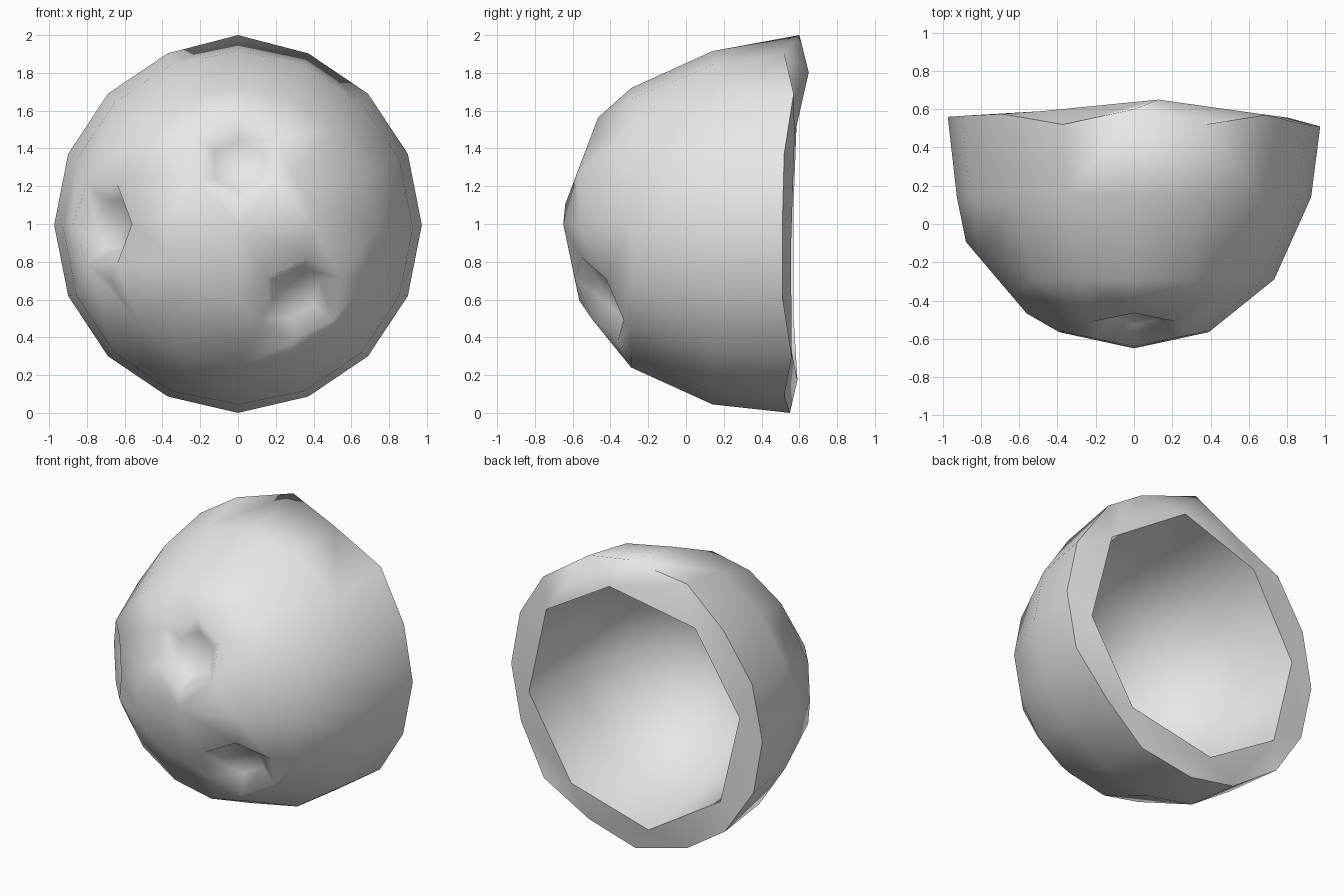
import bpy, bmesh
from math import sin, cos, pi, radians
from mathutils import Vector

cube = bpy.data.objects.get("Cube")
if cube:
    bpy.data.objects.remove(cube, do_unlink=True)

grey = bpy.data.materials.new("plain_grey")
grey.use_nodes = True
grey.diffuse_color = (0.8, 0.8, 0.8, 1)
grey.node_tree.nodes["Principled BSDF"].inputs["Base Color"].default_value = (0.8, 0.8, 0.8, 1)

CENTRE = Vector((0, 0.33, 1))   # centre of the round outside
RADIUS = 0.975
CRATER = 0.245                  # crater rim radius


def ring(bm, radius, depths, height=1.0, phase=0.0):
    """Ring of points around the y axis, starting at the top and going to +x."""
    n = len(depths)
    angles = [phase + 2 * pi * i / n for i in range(n)]
    return [bm.verts.new((radius * 0.99 * sin(a), y, height + radius * cos(a)))
            for a, y in zip(angles, depths)]


bm = bmesh.new()

# Outside: sixteen-sided dome points with an uneven rim
rim_depths = [.60, .52, .57, .52, .51, .51, .56, .52, .55, .52, .56, .55, .56, .565, .575, .52]
rim = ring(bm, 0.983, rim_depths, 0.995)
rim[0].co.z, rim[8].co.z = 2, 0
dome = [bm.verts.new((0, -0.65, 1))]
for radius, y, height in ((0.935, 0.14, 0.98), (0.74, -0.29, 0.98), (0.395, -0.565, 0.99)):
    dome += ring(bm, radius, [y] * 16, height)

# Six-sided crater outlines on the dome, replacing the dome points they cover
craters = []
for direction, turn in (((0, -0.87, 0.33), 0), ((-0.725, -0.615, 0), 30), ((0.34, -0.81, -0.41), 0)):
    d = Vector(direction).normalized()
    middle = CENTRE + d * (RADIUS ** 2 - CRATER ** 2) ** 0.5
    frame = d.to_track_quat('Z', 'Y')
    for v in [v for v in dome if (v.co - middle).length < CRATER * 1.1]:
        dome.remove(v)
        bm.verts.remove(v)
    angles = [radians(turn + 60 * i) for i in range(6)]
    craters.append([bm.verts.new(middle + frame @ Vector((sin(a), cos(a), 0)) * CRATER)
                    for a in angles])

# Wrap the points in a skin and open the back
bmesh.ops.convex_hull(bm, input=bm.verts[:])
back = [f for f in bm.faces if all(v in rim for v in f.verts)]
bmesh.ops.delete(bm, geom=back, context='FACES_ONLY')
bmesh.ops.delete(bm, geom=[e for e in bm.edges if not e.link_faces], context='EDGES')
bmesh.ops.delete(bm, geom=[v for v in bm.verts if not v.link_faces], context='VERTS')
bmesh.ops.recalc_face_normals(bm, faces=bm.faces[:])

# Press the craters in
for outline in craters:
    cap = [f for f in bm.faces if all(v in outline for v in f.verts)]
    floor = bmesh.ops.dissolve_faces(bm, faces=cap)["region"]
    bmesh.ops.inset_region(bm, faces=floor, thickness=0.1, depth=-0.085)

# Hollow: eight-sided bowl
lip_depths = [.65, .575, .555, .56, .59, .57, .57, .59]
phase = radians(9)
bowl = [ring(bm, 0.825, lip_depths, 0.988, phase)]
for radius, y in ((0.765, 0.17), (0.6, -0.17), (0.33, -0.39)):
    bowl.append(ring(bm, radius, [y] * 8, 0.99, phase))
bottom = bm.verts.new((0, -0.47, 1))
for i in range(8):
    j = (i + 1) % 8
    for a, b in zip(bowl, bowl[1:]):
        bm.faces.new((a[i], a[j], b[j], b[i]))
    bm.faces.new((bowl[-1][i], bowl[-1][j], bottom))

# Flat edge joining the hollow to the rim
for k in range(8):
    p, q = bowl[0][k], bowl[0][(k + 1) % 8]
    a, b, c = (rim[(2 * k + s) % 16] for s in range(3))
    for face in ((p, a, b), (p, b, q), (q, b, c)):
        bm.faces.new(face)
bmesh.ops.recalc_face_normals(bm, faces=bm.faces[:])

mesh = bpy.data.meshes.new("hollow_shell")
bm.to_mesh(mesh)
bm.free()
mesh.materials.append(grey)
shell = bpy.data.objects.new("hollow_shell", mesh)
bpy.context.collection.objects.link(shell)

for obj in bpy.context.selected_objects:
    obj.select_set(False)
bpy.context.view_layer.objects.active = shell
shell.select_set(True)
bpy.ops.object.shade_smooth_by_angle(angle=radians(72))
